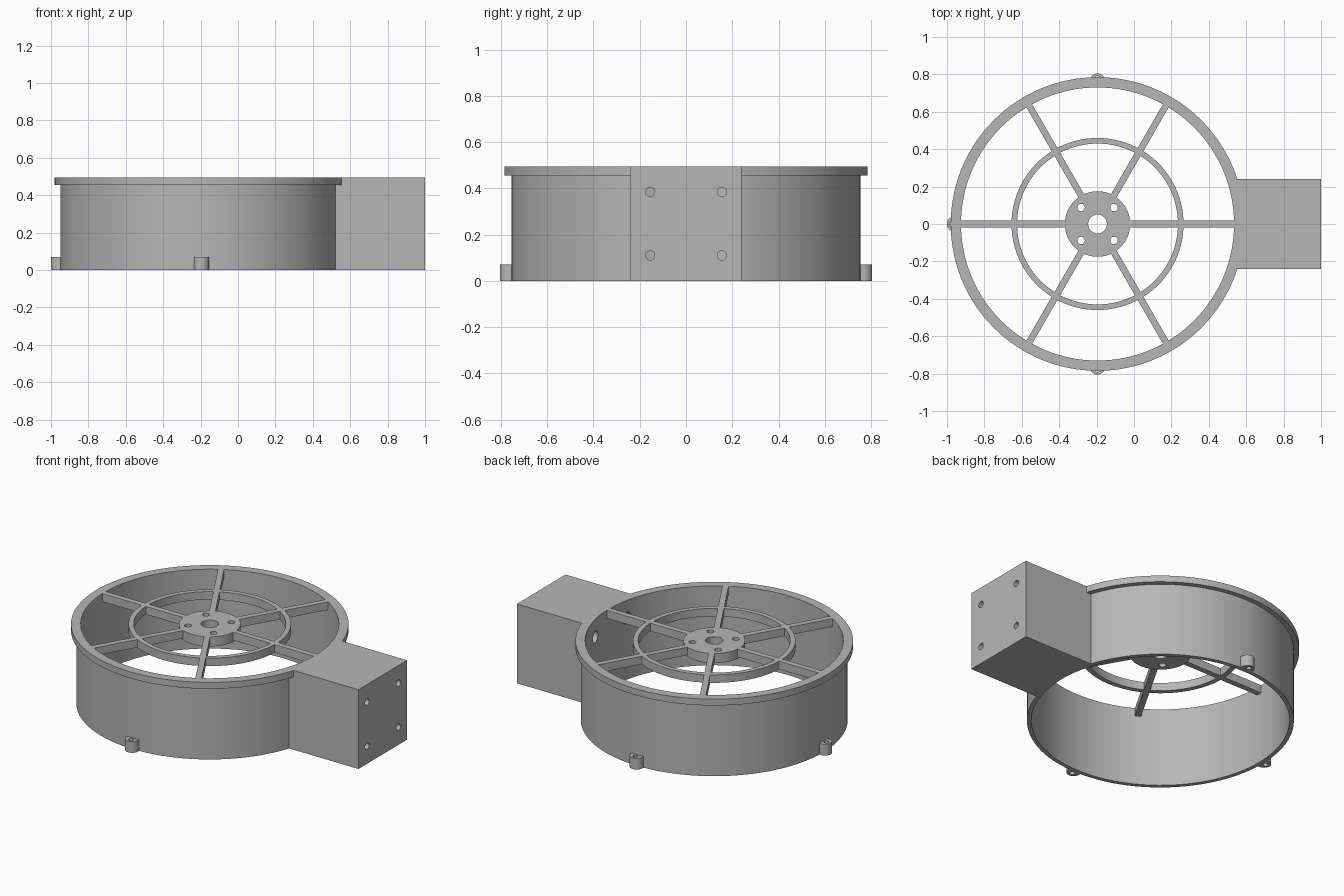
import bpy
import bmesh
from math import sin, cos, pi, asin, radians
from mathutils import Matrix, Vector

if "Cube" in bpy.data.objects:
    bpy.data.objects.remove(bpy.data.objects["Cube"], do_unlink=True)

CX = -0.195              # axis of the round duct
TOP = 0.495              # height of the housing
WALL_IN, WALL_OUT, FLANGE = 0.73, 0.755, 0.785
AXIS = Matrix.Translation((CX, 0, 0))

grey = bpy.data.materials.new("plain grey")
grey.use_nodes = True
grey.diffuse_color = (0.47, 0.47, 0.47, 1)
grey.node_tree.nodes["Principled BSDF"].inputs["Base Color"].default_value = grey.diffuse_color


def finish(name, bm, matrix):
    bmesh.ops.transform(bm, matrix=matrix, verts=bm.verts)
    bmesh.ops.recalc_face_normals(bm, faces=bm.faces)
    mesh = bpy.data.meshes.new(name)
    bm.to_mesh(mesh)
    bm.free()
    mesh.materials.append(grey)
    obj = bpy.data.objects.new(name, mesh)
    bpy.context.collection.objects.link(obj)
    return obj


def prism(name, outline, z0, z1, matrix=AXIS):
    """Extrude a flat outline from z0 to z1."""
    bm = bmesh.new()
    face = bm.faces.new([bm.verts.new((x, y, z0)) for x, y in outline])
    new = bmesh.ops.extrude_face_region(bm, geom=[face])["geom"]
    moved = [v for v in new if isinstance(v, bmesh.types.BMVert)]
    bmesh.ops.translate(bm, vec=(0, 0, z1 - z0), verts=moved)
    return finish(name, bm, matrix)


def lathe(name, profile, steps=128):
    """Turn a closed (radius, height) profile about the duct axis."""
    bm = bmesh.new()
    rings = [[bm.verts.new((r * cos(2 * pi * i / steps), r * sin(2 * pi * i / steps), z))
              for r, z in profile] for i in range(steps)]
    n = len(profile)
    for i in range(steps):
        a, b = rings[i], rings[(i + 1) % steps]
        for j in range(n):
            k = (j + 1) % n
            bm.faces.new((a[j], b[j], b[k], a[k]))
    return finish(name, bm, AXIS)


def arc(radius, start, end, steps, cx=0.0):
    return [(cx + radius * cos(start + (end - start) * i / steps),
             radius * sin(start + (end - start) * i / steps)) for i in range(steps + 1)]


def rod(radius, start, end, steps=32):
    """Cylinder between two points, used as a drill."""
    start, end = Vector(start), Vector(end)
    way = end - start
    bm = bmesh.new()
    bmesh.ops.create_cone(bm, cap_ends=True, segments=steps,
                          radius1=radius, radius2=radius, depth=way.length)
    turn = way.to_track_quat("Z", "Y").to_matrix().to_4x4()
    obj = finish("drill", bm, Matrix.Translation((start + end) / 2) @ turn)
    obj.hide_render = True
    return obj


def drill(targets, cutters):
    for cutter in cutters:
        for target in targets:
            mod = target.modifiers.new("hole", "BOOLEAN")
            mod.operation = "DIFFERENCE"
            mod.solver = "EXACT"
            mod.object = cutter
            bpy.context.view_layer.objects.active = target
            bpy.ops.object.modifier_apply(modifier=mod.name)
        bpy.data.objects.remove(cutter, do_unlink=True)


# Duct wall with its outward flange at the top
duct = lathe("duct_wall", [(WALL_IN, 0), (WALL_OUT, 0), (WALL_OUT, 0.455),
                           (FLANGE, 0.455), (FLANGE, TOP), (WALL_IN, TOP)])

# Mounting block, its inner end curved to sit inside the duct wall
half = 0.24
seat = WALL_IN + 0.012
angle = asin(half / seat)
block = prism("mounting_block",
              arc(seat, -angle, angle, 24) + [(1 - CX, half), (1 - CX, -half)], 0, TOP)

# Bolt holes through the block, wider at the duct end
bolts = []
for y in (-0.155, 0.155):
    for z in (0.11, 0.385):
        bolts.append(rod(0.02, (0.4, y, z), (1.1, y, z)))
        bolts.append(rod(0.036, (0.4, y, z), (0.85, y, z)))
drill([duct, block], bolts)

# Hub with its bore and four screw holes
hub = prism("hub", arc(0.175, 0, 2 * pi, 64)[:-1], TOP - 0.06, TOP)
holes = [rod(0.05, (CX, 0, 0.3), (CX, 0, 0.6), 48)]
for x in (-0.088, 0.088):
    for y in (-0.088, 0.088):
        holes.append(rod(0.02, (CX + x, y, 0.3), (CX + x, y, 0.6)))
drill([hub], holes)

# Middle ring of the guard
low = TOP - 0.05
ring = lathe("guard_ring", [(0.43, low), (0.46, low), (0.46, TOP), (0.43, TOP)])

# Six spokes, each in an inner and an outer length
parts = [duct, block, hub, ring]
w = 0.0175
for i in range(6):
    matrix = AXIS @ Matrix.Rotation(radians(60 * i), 4, "Z")
    for label, r0, r1 in (("inner", 0.172, 0.433), ("outer", 0.457, 0.735)):
        parts.append(prism(f"{label}_spoke_{i + 1}",
                           [(r0, -w), (r1, -w), (r1, w), (r0, w)], low, TOP, matrix))

# Three drilled lugs at the foot of the wall
for name, turn in (("back", 90), ("right", 180), ("front", 270)):
    matrix = AXIS @ Matrix.Rotation(radians(turn), 4, "Z")
    outline = [(0.742, -0.04)] + arc(0.04, -pi / 2, pi / 2, 24, 0.765) + [(0.742, 0.04)]
    lug = prism(f"{name}_lug", outline, 0, 0.07, matrix)
    drill([lug], [rod(0.015, matrix @ Vector((0.776, 0, -0.1)),
                      matrix @ Vector((0.776, 0, 0.2)))])
    parts.append(lug)

# Smooth the round walls, keep the corners crisp
bpy.ops.object.select_all(action="DESELECT")
for obj in parts:
    obj.select_set(True)
bpy.context.view_layer.objects.active = duct
bpy.ops.object.shade_smooth_by_angle(angle=radians(30))
